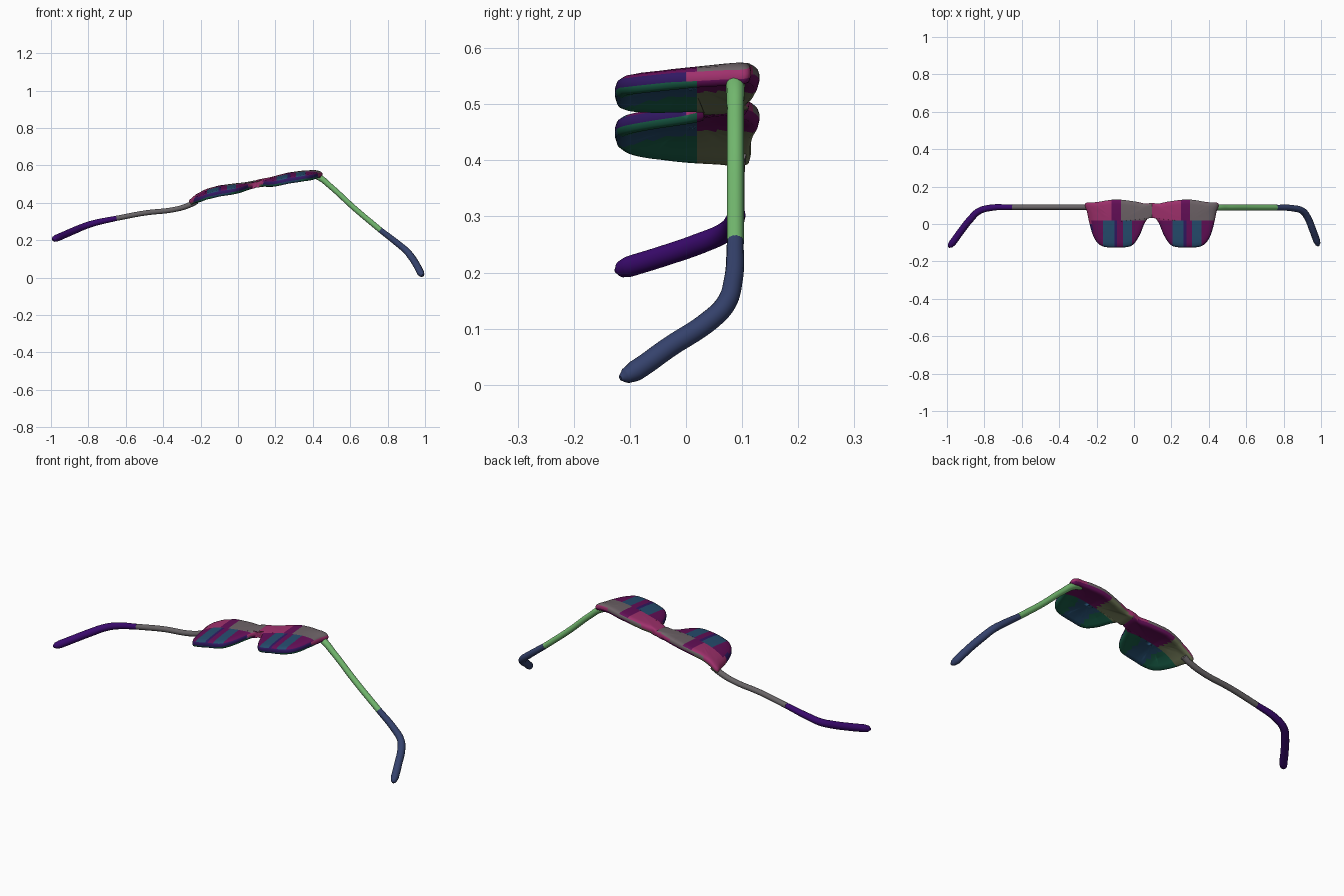
import bpy, bmesh
from mathutils import Vector

if "Cube" in bpy.data.objects:
    bpy.data.objects.remove(bpy.data.objects["Cube"])


def material(name, *rgb):
    # colour given as 0-255 screen values, stored linear
    m = bpy.data.materials.new(name)
    m.diffuse_color = (*[(c / 255) ** 2.2 for c in rgb], 1)
    m.use_nodes = True
    m.node_tree.nodes["Principled BSDF"].inputs["Base Color"].default_value = m.diffuse_color
    return m


def lerp_table(table, x):
    for (x0, a), (x1, b) in zip(table, table[1:]):
        if x <= x1:
            return a + (b - a) * (x - x0) / (x1 - x0)
    return table[-1][1]


def smooth_loop(pts, steps=6):
    # closed Catmull-Rom loop through the points
    out, n = [], len(pts)
    for i in range(n):
        a, b, c, d = (Vector(pts[(i + k) % n]) for k in (-1, 0, 1, 2))
        for s in range(steps):
            t = s / steps
            out.append(0.5 * (2 * b + (c - a) * t + (2 * a - 5 * b + 4 * c - d) * t * t
                              + (3 * b - a - 3 * c + d) * t ** 3))
    return out


PINK = material("pink", 158, 52, 108)
GREY = material("warm_grey", 108, 98, 102)
PLUM = material("plum", 100, 22, 88)
INDIGO = material("indigo", 52, 30, 98)
TEAL = material("blue_teal", 42, 78, 110)
GREEN = material("dark_green", 32, 98, 76)
OLIVE = material("olive", 105, 112, 82)
LIME = material("light_green", 116, 186, 112)
NAVY = material("navy", 56, 68, 108)
VIOLET = material("violet", 60, 18, 108)
STONE = material("stone", 104, 100, 102)
PATCHES = [PINK, GREY, PLUM, INDIGO, TEAL, GREEN, OLIVE]

# lens outline including half of the bridge (top view)
MID = 0.095
OUTLINE = [(-.26, .11), (-.25, .06), (-.235, -.01), (-.215, -.07), (-.185, -.11),
           (-.14, -.125), (-.05, -.125), (-.005, -.11), (.03, -.06), (.055, 0),
           (.078, .033), (.105, .038), (.105, .108), (.06, .109), (0, .121),
           (-.1, .131), (-.2, .117)]
# height of the front piece along x
HEIGHT = [(-.28, .385), (-.25, .397), (-.22, .42), (-.17, .445), (-.1, .463), (0, .477),
          (.05, .483), (.1, .495), (.17, .508), (.27, .532), (.36, .545), (.42, .546), (.47, .535)]
# section from underside centre, round the rim, to upper centre: (scale, offset)
SECTION = [(.2, -.007), (.4, -.008), (.6, -.010), (.8, -.015), (.92, -.018), (.98, -.013),
           (1, -.004), (1, .004), (.98, .012), (.92, .017), (.8, .019), (.6, .020),
           (.4, .021), (.2, .021)]


def patch(dx, y, n):
    # colour patch from position across the lens and facing direction
    if n.z < -0.2:
        if y > 0.02:
            return PLUM if dx > -.04 else OLIVE
        return GREEN if abs(dx) > .05 else TEAL
    if n.z < 0.65:
        return INDIGO if y < 0 else (PINK if abs(dx) > .1 else GREY)
    if y > 0.02:
        return PINK if dx < -.03 else PLUM if dx < .02 else GREY
    return (PLUM if dx < -.075 else TEAL if dx < -.015 else INDIGO if dx < .0
            else PLUM if dx < .03 else TEAL if dx < .08 else PLUM)


def lens(name, mirrored):
    loop = smooth_loop(OUTLINE)
    c = Vector((-.09, .012))
    if mirrored:
        loop = [Vector((2 * MID - p.x, p.y)) for p in loop]
        c.x = 2 * MID - c.x
    bm = bmesh.new()

    def vert(p, dz):
        return bm.verts.new((p.x, p.y, lerp_table(HEIGHT, p.x) + 0.1 * p.y + dz))
    rings = [[vert(c + (p - c) * s, dz) for p in loop] for s, dz in SECTION]
    n = len(loop)
    for r0, r1 in zip(rings, rings[1:]):
        for i in range(n):
            j = (i + 1) % n
            bm.faces.new((r0[i], r0[j], r1[j], r1[i]))
    for ring, dz in ((rings[0], -.007), (rings[-1], .021)):
        v = vert(c, dz)
        for i in range(n):
            bm.faces.new((v, ring[i], ring[(i + 1) % n]))
    # cut edges along the patch borders so they run straight
    for co, no in [((c.x + d, 0, 0), (1, 0, 0)) for d in (-.075, -.03, -.015, 0, .02, .03, .08)] + \
                  [((0, y, 0), (0, 1, 0)) for y in (0, .02)]:
        bmesh.ops.bisect_plane(bm, geom=bm.verts[:] + bm.edges[:] + bm.faces[:],
                               plane_co=co, plane_no=no)
    bmesh.ops.recalc_face_normals(bm, faces=bm.faces)
    bm.normal_update()
    for f in bm.faces:
        p = f.calc_center_median()
        f.material_index = PATCHES.index(patch(p.x - c.x, p.y, f.normal))
        f.smooth = True
    me = bpy.data.meshes.new(name)
    bm.to_mesh(me)
    bm.free()
    for m in PATCHES:
        me.materials.append(m)
    bpy.context.collection.objects.link(bpy.data.objects.new(name, me))


def tube(name, pts, mat):
    # points are (x, y, z, radius)
    cu = bpy.data.curves.new(name, 'CURVE')
    cu.dimensions = '3D'
    cu.bevel_depth = 1
    cu.bevel_resolution = 5
    cu.use_fill_caps = True
    cu.resolution_u = 8
    sp = cu.splines.new('BEZIER')
    sp.bezier_points.add(len(pts) - 1)
    for b, (x, y, z, r) in zip(sp.bezier_points, pts):
        b.co, b.radius = (x, y, z), r
        b.handle_left_type = b.handle_right_type = 'AUTO'
    cu.materials.append(mat)
    ob = bpy.data.objects.new(name, cu)
    bpy.context.collection.objects.link(ob)
    bpy.ops.object.select_all(action='DESELECT')
    ob.select_set(True)
    bpy.context.view_layer.objects.active = ob
    bpy.ops.object.convert(target='MESH')
    bpy.ops.object.shade_smooth_by_angle()


# front piece
lens("left_lens_frame", False)
lens("right_lens_frame", True)

# left temple arm and ear tip
tube("left_arm", [(-.22, .09, .41, .017), (-.26, .09, .388, .015), (-.33, .09, .366, .014),
                  (-.5, .09, .345, .014), (-.65, .09, .317, .014)], STONE)
tube("left_ear_tip", [(-.65, .09, .317, .014), (-.77, .086, .291, .017), (-.83, .068, .271, .018),
                      (-.875, .025, .252, .019), (-.93, -.045, .228, .019), (-.97, -.1, .211, .019),
                      (-.983, -.115, .206, .015), (-.991, -.124, .203, .005)], VIOLET)

# right temple arm and ear tip
tube("right_arm", [(.39, .088, .55, .015), (.43, .088, .538, .017), (.5, .088, .483, .015),
                   (.62, .088, .373, .015), (.76, .088, .255, .015)], LIME)
tube("right_ear_tip", [(.76, .088, .255, .015), (.85, .084, .185, .017), (.9, .07, .143, .018),
                       (.925, .04, .113, .019), (.955, -.03, .067, .019), (.977, -.09, .025, .019),
                       (.983, -.107, .016, .014), (.987, -.117, .012, .005)], NAVY)
